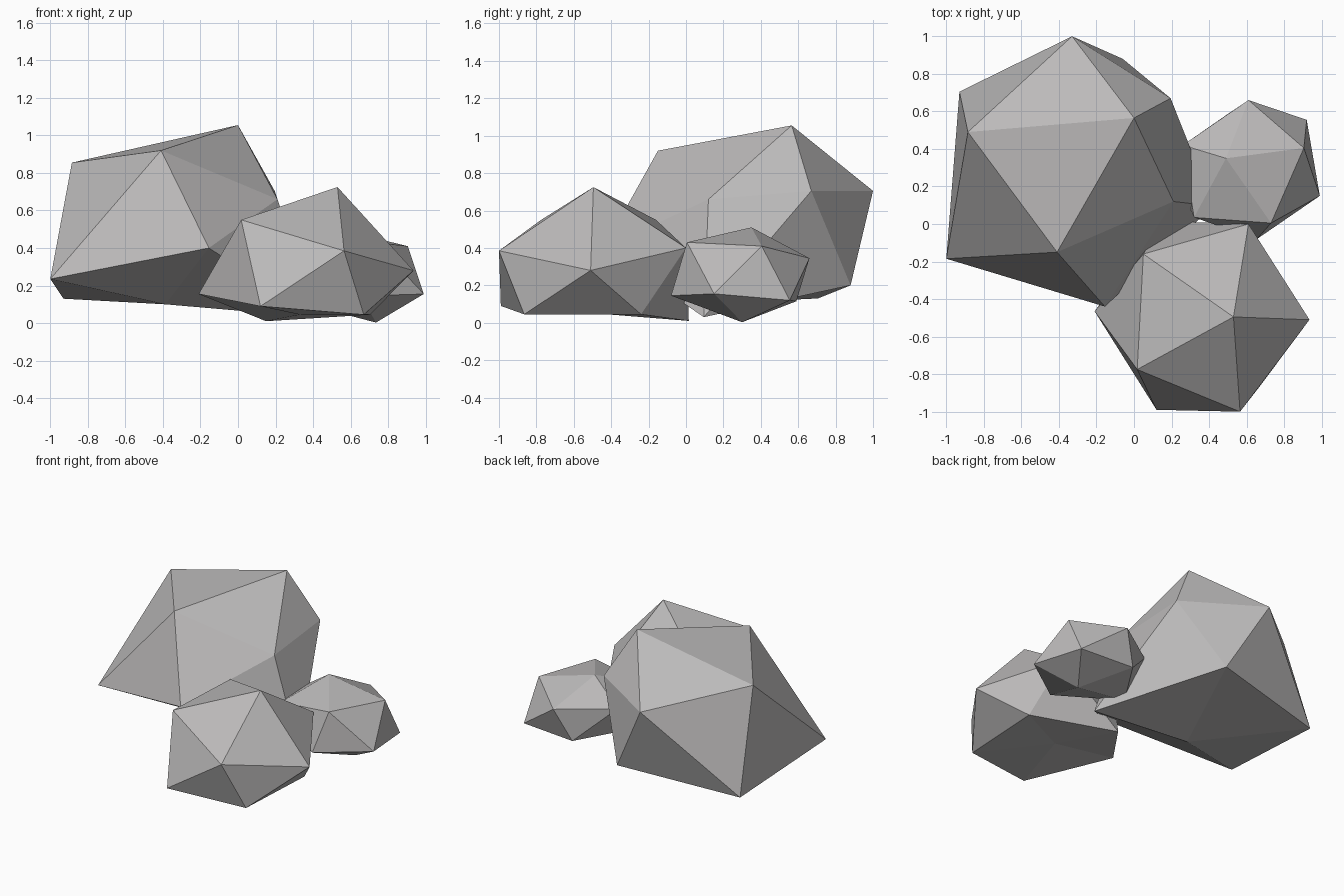
import bpy, bmesh

if "Cube" in bpy.data.objects:
    bpy.data.objects.remove(bpy.data.objects["Cube"])

stone = bpy.data.materials.new("grey stone")
stone.diffuse_color = (0.5, 0.49, 0.49, 1)
stone.use_nodes = True
stone.node_tree.nodes["Principled BSDF"].inputs["Base Color"].default_value = stone.diffuse_color


def boulder(name, top, upper, lower, bottom):
    """Twenty-sided rock: cap point, two staggered rings of five, base point.
    lower[i] sits between upper[i] and upper[i + 1]."""
    bm = bmesh.new()
    t, b = bm.verts.new(top), bm.verts.new(bottom)
    u = [bm.verts.new(p) for p in upper]
    w = [bm.verts.new(p) for p in lower]
    for i in range(5):
        j = (i + 1) % 5
        for tri in ((t, u[i], u[j]), (u[i], w[i], u[j]),
                    (u[j], w[i], w[j]), (b, w[j], w[i])):
            bm.faces.new(tri)
    bmesh.ops.recalc_face_normals(bm, faces=bm.faces)
    me = bpy.data.meshes.new(name)
    bm.to_mesh(me)
    bm.free()
    me.materials.append(stone)
    ob = bpy.data.objects.new(name, me)
    bpy.context.collection.objects.link(ob)
    return ob


# Large rock, back left
boulder("large_rock", (0, .565, 1.055),
        [(-.41, -.15, .92), (-.885, .49, .855), (-.33, 1, .705),
         (.195, .67, .705), (.21, .12, .66)],
        [(-1, -.185, .235), (-.93, .705, .13), (-.06, .88, .2),
         (.423, .095, .03), (-.155, -.44, .40)],
        (-.386, .086, .10))

# Medium rock, front
boulder("medium_rock", (.53, -.495, .725),
        [(.565, -1, .385), (.017, -.775, .55), (.05, -.16, .55),
         (.61, 0, .4), (.935, -.51, .28)],
        [(.12, -.99, .09), (-.21, -.465, .155), (.15, .015, .01),
         (.704, -.24, .045), (.67, -.865, .045)],
        (.33, -.42, .045))

# Small rock, right
boulder("small_rock", (.49, .35, .51),
        [(.61, .66, .345), (.905, .405, .41), (.73, .005, .43),
         (.32, .035, .38), (.26, .42, .35)],
        [(.92, .555, .12), (.99, .15, .155), (.655, -.08, .145),
         (.25, .2, .13), (.505, .59, .115)],
        (.735, .3, .003))
